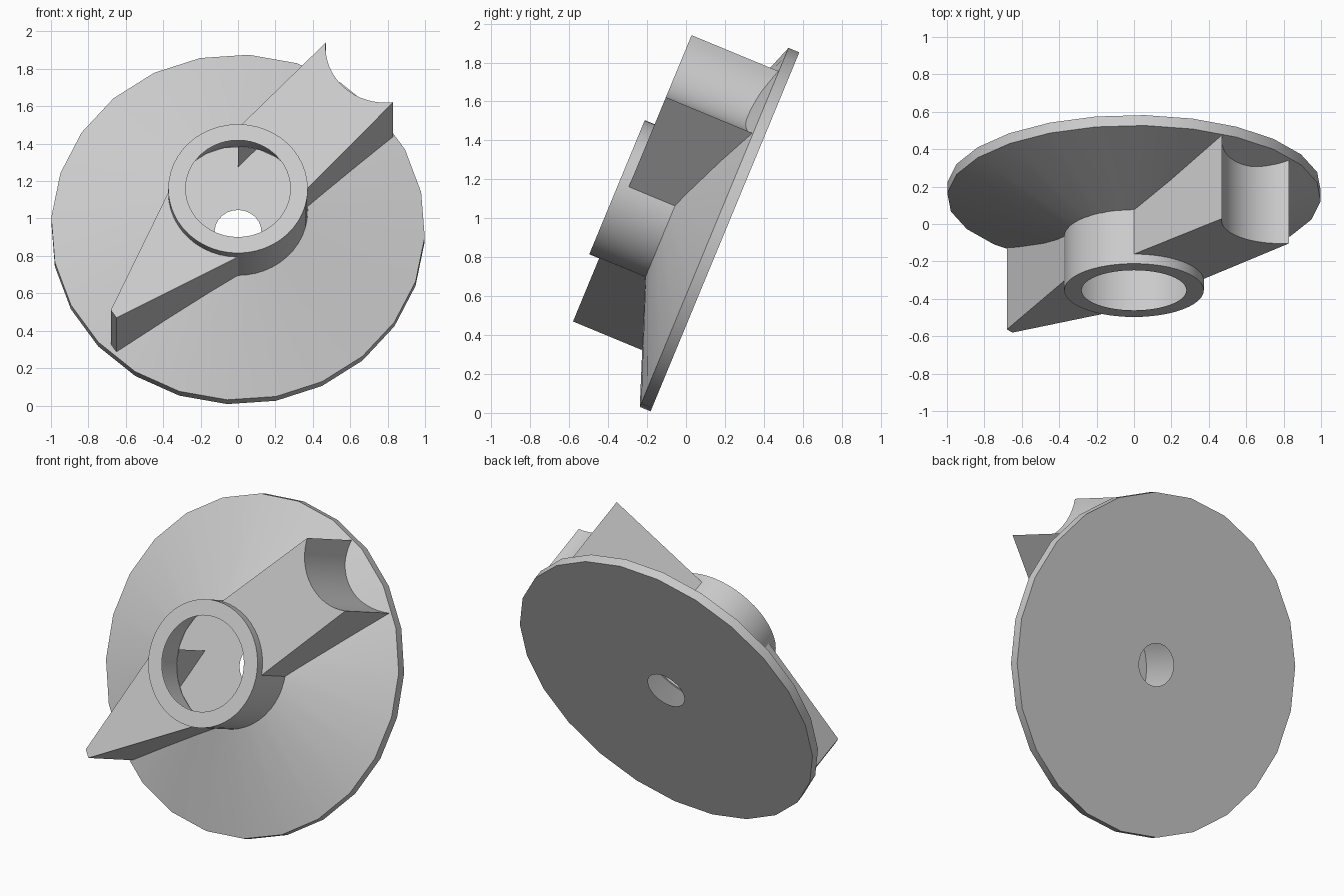
import bpy, math
from math import sin, cos, pi, radians
from mathutils import Matrix

if "Cube" in bpy.data.objects:
    bpy.data.objects.remove(bpy.data.objects["Cube"])

# Tilted frame: local z is the disc axis, leaning 22.5 degrees up from the front
FRAME = Matrix.Translation((0, 0.2, 0.93)) @ Matrix.Rotation(radians(67.5), 4, 'X')
HUB_R, ARM_TOP = 0.373, 0.545


def add_mesh(name, verts, faces):
    me = bpy.data.meshes.new(name)
    me.from_pydata(verts, [], faces)
    me.transform(FRAME)
    ob = bpy.data.objects.new(name, me)
    bpy.context.collection.objects.link(ob)
    return ob


def lathe(name, profile, segs, phase=0.0):
    verts = [(r * cos(phase + 2 * pi * j / segs), r * sin(phase + 2 * pi * j / segs), h)
             for r, h in profile for j in range(segs)]
    faces = []
    for i in range(len(profile) - 1):
        for j in range(segs):
            k = (j + 1) % segs
            faces.append((i * segs + j, i * segs + k, (i + 1) * segs + k, (i + 1) * segs + j))
    return add_mesh(name, verts, faces)


def arc(cx, cy, r, a0, a1, n):
    return [(cx + r * cos(a0 + (a1 - a0) * i / n), cy + r * sin(a0 + (a1 - a0) * i / n))
            for i in range(n + 1)]


def arm(name, outline, hub_from, hub_to):
    # Outline gets walls; the top face is closed along the hub's curve
    n = len(outline)
    inner = arc(0, 0, HUB_R, radians(hub_from), radians(hub_to), 12)[1:-1]
    verts = [(x, y, 0) for x, y in outline]
    verts += [(x, y, ARM_TOP) for x, y in outline + inner]
    faces = [(i, i + 1, n + i + 1, n + i) for i in range(n - 1)]
    faces.append(tuple(range(n, len(verts))))
    return add_mesh(name, verts, faces)


# Shallow conical disc with a small hole in its back
lathe("dial_disc", [(0.125, 0), (1, 0), (1, 0.06), (0.37, 0.29)], 24, radians(86.7))

# Hollow central collar
lathe("hub_collar", [(HUB_R, 0.285), (HUB_R, 0.6), (0.28, 0.6)], 48)

# Wide arm with a scooped end
tip_a, tip_b, centre = (0.83, 0.523), (0.47, 0.868), (0.788, 0.84)
a0 = math.atan2(tip_a[1] - centre[1], tip_a[0] - centre[0])
a1 = math.atan2(tip_b[1] - centre[1], tip_b[0] - centre[0]) - 2 * pi
scoop = arc(*centre, math.dist(tip_a, centre), a0, a1, 16)
arm("scooped_arm", [(0.372, 0.025)] + scoop + [(0, HUB_R)], 90, 4)

# Pointed arm on the opposite side
arm("pointer_arm", [(-HUB_R, 0), (-0.68, -0.68), (-0.65, -0.724), (0, -HUB_R)], 270, 180)

for ob in bpy.context.collection.objects:
    ob.select_set(True)
    bpy.context.view_layer.objects.active = ob
bpy.ops.object.shade_smooth_by_angle(angle=radians(30))
